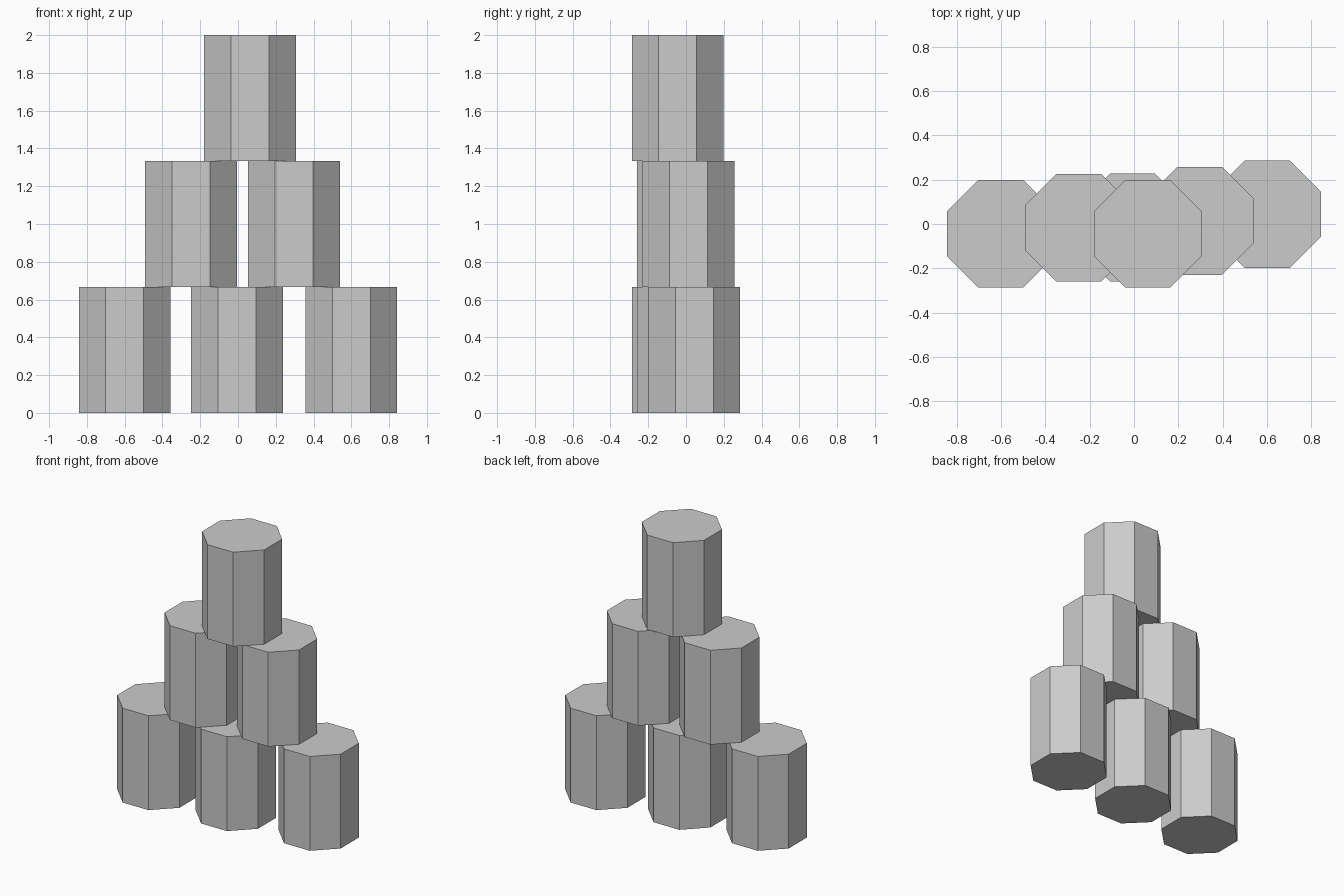
import bpy
import math

cube = bpy.data.objects.get("Cube")
if cube:
    bpy.data.objects.remove(cube, do_unlink=True)

# Plain grey used on every can
grey = bpy.data.materials.new("light_grey")
grey.use_nodes = True
colour = (0.6, 0.6, 0.6, 1)
grey.diffuse_color = colour
grey.node_tree.nodes["Principled BSDF"].inputs["Base Color"].default_value = colour

HEIGHT = 2 / 3
RADIUS = 0.243 / math.cos(math.pi / 8)


def add_can(name, x, y, level):
    """Eight-sided can with flat sides facing the axes."""
    bpy.ops.mesh.primitive_cylinder_add(
        vertices=8, radius=RADIUS, depth=HEIGHT,
        location=(x, y, (level + 0.5) * HEIGHT))
    can = bpy.context.object
    can.name = name
    # Turn the mesh half a side so a flat face points to the front
    for v in can.data.vertices:
        angle = math.atan2(v.co.y, v.co.x) + math.pi / 8
        v.co.x, v.co.y = RADIUS * math.cos(angle), RADIUS * math.sin(angle)
    can.data.materials.append(grey)


# Pyramid of cans, slightly unevenly placed
add_can("bottom_right_can", -0.6, -0.044, 0)
add_can("bottom_middle_can", -0.006, -0.016, 0)
add_can("bottom_left_can", 0.6, 0.044, 0)
add_can("middle_right_can", -0.249, -0.017, 1)
add_can("middle_left_can", 0.296, 0.014, 1)
add_can("top_can", 0.063, -0.044, 2)
